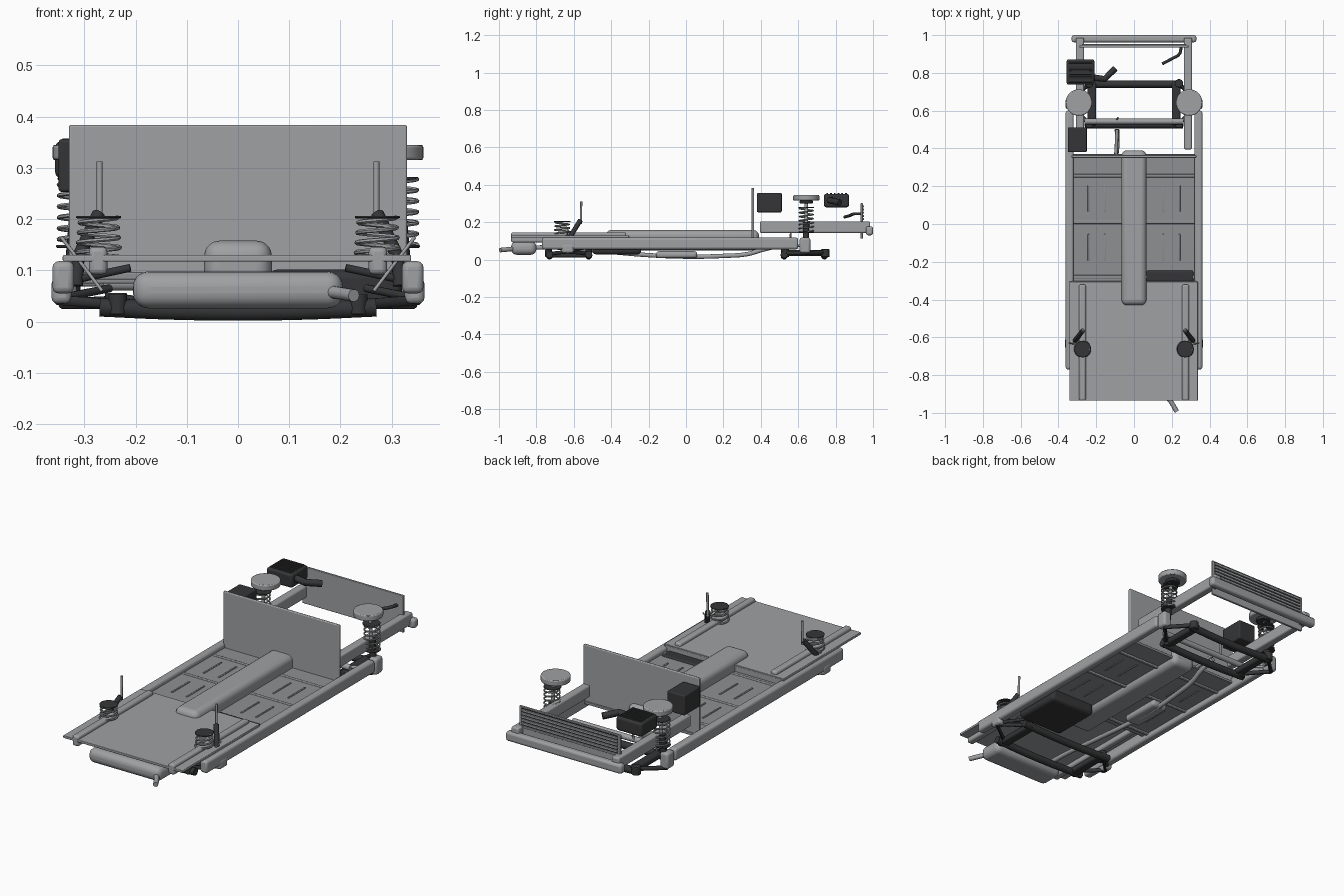
import bpy, math
from mathutils import Vector


def material(name, rgb):
    m = bpy.data.materials.new(name)
    m.diffuse_color = (*rgb, 1)
    return m


dark = material("dark_metal", (0.035, 0.036, 0.038))
grey = material("grey_metal", (0.345, 0.355, 0.365))
floor_grey = material("floor_grey", (0.27, 0.28, 0.29))


def finish(ob, name, is_dark):
    ob.name = name
    ob.data.materials.append(dark if is_dark else floor_grey if name.startswith("floor") else grey)
    bpy.ops.object.select_all(action='DESELECT')
    ob.select_set(True)
    bpy.context.view_layer.objects.active = ob
    bpy.ops.object.shade_smooth_by_angle(angle=math.radians(40))
    return ob


def box(name, x, y, z, bevel=0.003, is_dark=False, seg=3):
    bpy.ops.mesh.primitive_cube_add(size=1)
    ob = bpy.context.object
    lo, hi = Vector((x[0], y[0], z[0])), Vector((x[1], y[1], z[1]))
    for v in ob.data.vertices:
        v.co = Vector([(lo[i] + hi[i]) / 2 + v.co[i] * (hi[i] - lo[i]) for i in range(3)])
    if bevel:
        m = ob.modifiers.new("bevel", 'BEVEL')
        m.width, m.segments = bevel, seg
    return finish(ob, name, is_dark)


def sbox(name, s, x, y, z, *args, **kw):
    return box(name, sorted((s * x[0], s * x[1])), y, z, *args, **kw)


def rod(name, pts, r, is_dark=False, smooth=False, res=3):
    cu = bpy.data.curves.new(name, 'CURVE')
    cu.dimensions, cu.bevel_depth, cu.bevel_resolution, cu.use_fill_caps = '3D', r, res, True
    if smooth:
        sp = cu.splines.new('BEZIER')
        sp.bezier_points.add(len(pts) - 1)
        for p, c in zip(sp.bezier_points, pts):
            p.co = c
            p.handle_left_type = p.handle_right_type = 'AUTO'
        sp.resolution_u = 8
    else:
        sp = cu.splines.new('POLY')
        sp.points.add(len(pts) - 1)
        for p, c in zip(sp.points, pts):
            p.co = (*c, 1)
    ob = bpy.data.objects.new(name, cu)
    bpy.context.collection.objects.link(ob)
    bpy.ops.object.select_all(action='DESELECT')
    ob.select_set(True)
    bpy.context.view_layer.objects.active = ob
    bpy.ops.object.convert(target='MESH')
    return finish(bpy.context.object, name, is_dark)


def srod(name, s, pts, *args, **kw):
    return rod(name, [(s * x, y, z) for x, y, z in pts], *args, **kw)


def disc(name, c, r, h, is_dark=False, bevel=0.003):
    bpy.ops.mesh.primitive_cylinder_add(vertices=40, radius=r, depth=h, location=c)
    ob = bpy.context.object
    m = ob.modifiers.new("bevel", 'BEVEL')
    m.width, m.segments, m.limit_method = min(bevel, h * 0.4), 2, 'ANGLE'
    return finish(ob, name, is_dark)


def spring(name, x, y, z0, z1, r0, r1, turns, wire):
    n = turns * 24
    pts = []
    for i in range(n + 1):
        t, a = i / n, 2 * math.pi * i / 24
        r = r0 + (r1 - r0) * t
        pts.append((x + r * math.cos(a), y + r * math.sin(a), z0 + (z1 - z0) * t))
    return rod(name, pts, wire, res=1)


# Floor, tunnel, firewall, rear deck
box("floor_pan", (-0.33, 0.33), (-0.32, 0.37), (0.082, 0.096))
box("tunnel", (-0.066, 0.066), (-0.43, 0.39), (0.05, 0.158), 0.03, seg=5)
box("firewall", (-0.33, 0.33), (0.35, 0.364), (0.09, 0.384), 0.004)
box("rear_deck", (-0.342, 0.338), (-0.935, -0.305), (0.117, 0.130))
box("rear_deck_step", (-0.33, 0.33), (-0.315, -0.303), (0.085, 0.125))
for y in (-0.28, 0.01, 0.255):
    box("floor_cross_rib", (-0.325, 0.325), (y - 0.009, y + 0.009), (0.074, 0.099), 0.004)

for s in (1, -1):
    # Sills and rails
    sbox("sill", s, (0.32, 0.362), (-0.77, 0.60), (0.055, 0.118), 0.012)
    sbox("rear_rail", s, (0.255, 0.291), (-0.935, -0.32), (0.092, 0.146), 0.01)
    sbox("front_rail", s, (0.265, 0.307), (0.395, 0.985), (0.143, 0.204), 0.008)
    for x in (0.155, 0.24):
        for y in (-0.125, 0.135):
            sbox("floor_rib", s, (x - 0.005, x + 0.005), (y - 0.072, y + 0.072), (0.078, 0.100), 0.003)
    # Front suspension
    disc("strut_tower", (s * 0.292, 0.643, 0.330), 0.07, 0.030, bevel=0.005)
    disc("tower_bearing", (s * 0.292, 0.643, 0.308), 0.035, 0.016, True)
    disc("spring_seat_top", (s * 0.31, 0.643, 0.279), 0.042, 0.006, True)
    disc("spring_seat_bottom", (s * 0.315, 0.643, 0.147), 0.04, 0.006, True)
    spring("front_spring", s * 0.313, 0.643, 0.15, 0.278, 0.037, 0.037, 6, 0.004)
    srod("strut_rod", s, [(0.313, 0.643, 0.14), (0.300, 0.643, 0.315)], 0.009)
    srod("strut_body", s, [(0.325, 0.64, 0.06), (0.313, 0.643, 0.20)], 0.017, True)
    sbox("front_knuckle", s, (0.315, 0.362), (0.608, 0.665), (0.035, 0.118), 0.012)
    srod("front_lower_arm", s, [(0.24, 0.74, 0.04), (0.34, 0.645, 0.035), (0.24, 0.53, 0.035)], 0.011, True)
    srod("tie_rod", s, [(0.24, 0.535, 0.075), (0.345, 0.615, 0.075)], 0.007)
    sbox("front_subframe_side", s, (0.20, 0.245), (0.52, 0.75), (0.02, 0.052), 0.01, True)
    for y in (0.53, 0.745):
        disc("front_bushing", (s * 0.238, y, 0.035), 0.022, 0.042, True)
    # Rear suspension
    disc("rear_spring_seat", (s * 0.272, -0.662, 0.204), 0.044, 0.005, True)
    spring("rear_spring", s * 0.272, -0.662, 0.125, 0.203, 0.043, 0.036, 4, 0.0045)
    srod("rear_damper_body", s, [(0.315, -0.625, 0.07), (0.312, -0.618, 0.125), (0.272, -0.565, 0.21)], 0.013, True)
    srod("rear_damper_rod", s, [(0.27, -0.562, 0.19), (0.27, -0.56, 0.312)], 0.006)
    srod("rear_link", s, [(0.265, -0.645, 0.06), (0.345, -0.63, 0.165)], 0.0035)
    srod("rear_upper_arm", s, [(0.21, -0.63, 0.105), (0.35, -0.62, 0.075)], 0.008, True)
    sbox("rear_knuckle", s, (0.325, 0.364), (-0.665, -0.60), (0.035, 0.085), 0.012)
    srod("rear_lower_arm", s, [(0.23, -0.72, 0.033), (0.35, -0.635, 0.042), (0.23, -0.52, 0.033)], 0.010, True)
    srod("rear_trailing_arm", s, [(0.25, -0.53, 0.065), (0.352, -0.62, 0.045)], 0.008, True)
    sbox("rear_subframe_side", s, (0.20, 0.25), (-0.745, -0.505), (0.012, 0.042), 0.01, True)
    for y in (-0.52, -0.735):
        disc("rear_bushing", (s * 0.235, y, 0.034), 0.018, 0.04, True)

# Subframe cross members
for name, y, x in (("front_subframe_front", 0.74, 0.25), ("front_subframe_rear", 0.525, 0.26),
                   ("rear_subframe_front", -0.52, 0.27), ("rear_subframe_rear", -0.73, 0.27)):
    rod(name, [(-x, y, 0.028), (-x / 2, y, 0.022), (0, y, 0.020), (x / 2, y, 0.022), (x, y, 0.028)],
        0.019, True, smooth=True)
rod("steering_rack", [(-0.262, 0.543, 0.075), (0.262, 0.543, 0.075)], 0.015)

# Front bumper beam and slatted radiator panel
box("front_bumper_beam", (-0.33, 0.33), (0.962, 1.0), (0.130, 0.178), 0.012)
box("radiator_panel", (-0.288, 0.288), (0.934, 0.946), (0.112, 0.302))
for i in range(6):
    z = 0.200 + i * 0.017
    box("radiator_slat", (-0.275, 0.275), (0.942, 0.952), (z - 0.005, z + 0.005), 0.002)
    box("radiator_gap", (-0.275, 0.275), (0.942, 0.9475), (z + 0.006, z + 0.011), 0, True)
rod("coolant_hose", [(0.25, 0.935, 0.245), (0.24, 0.90, 0.245), (0.20, 0.875, 0.235), (0.15, 0.848, 0.228)],
    0.008, True, smooth=True)

# Battery and ribbed air box with intake duct
box("battery", (-0.35, -0.25), (0.38, 0.512), (0.253, 0.356), 0.006, True)
box("air_box", (-0.357, -0.21), (0.738, 0.872), (0.28, 0.352), 0.012, True)
for i in range(6):
    y = 0.755 + i * 0.02
    box("air_box_rib", (-0.345, -0.222), (y - 0.005, y + 0.005), (0.345, 0.357), 0.003, True)
rod("intake_duct", [(-0.215, 0.775, 0.32), (-0.155, 0.768, 0.317), (-0.10, 0.823, 0.305)], 0.017, True)

# Steering shaft, fuel tank
rod("steering_shaft", [(-0.09, 0.50, 0.10), (-0.095, 0.37, 0.09)], 0.009)
rod("steering_column", [(-0.09, 0.555, 0.08), (-0.085, 0.562, 0.168)], 0.005)
box("fuel_tank", (0.06, 0.32), (-0.50, -0.24), (0.028, 0.102), 0.018, True)

# Exhaust line, resonator, muffler, tailpipe
rod("exhaust_pipe", [(-0.09, 0.50, 0.075), (-0.09, 0.40, 0.050), (-0.10, 0.33, 0.030), (-0.11, 0.20, 0.020),
                     (-0.12, 0.0, 0.016), (-0.12, -0.20, 0.024), (-0.12, -0.45, 0.045),
                     (-0.12, -0.70, 0.065), (-0.12, -0.82, 0.065)], 0.012, smooth=True)
box("resonator", (-0.165, -0.075), (-0.16, 0.06), (0.008, 0.045), 0.015)
box("muffler", (-0.205, 0.205), (-0.935, -0.80), (0.026, 0.098), 0.03, seg=5)
rod("tailpipe", [(0.17, -0.91, 0.06), (0.195, -0.94, 0.056), (0.226, -0.993, 0.051)], 0.0125, smooth=True)
